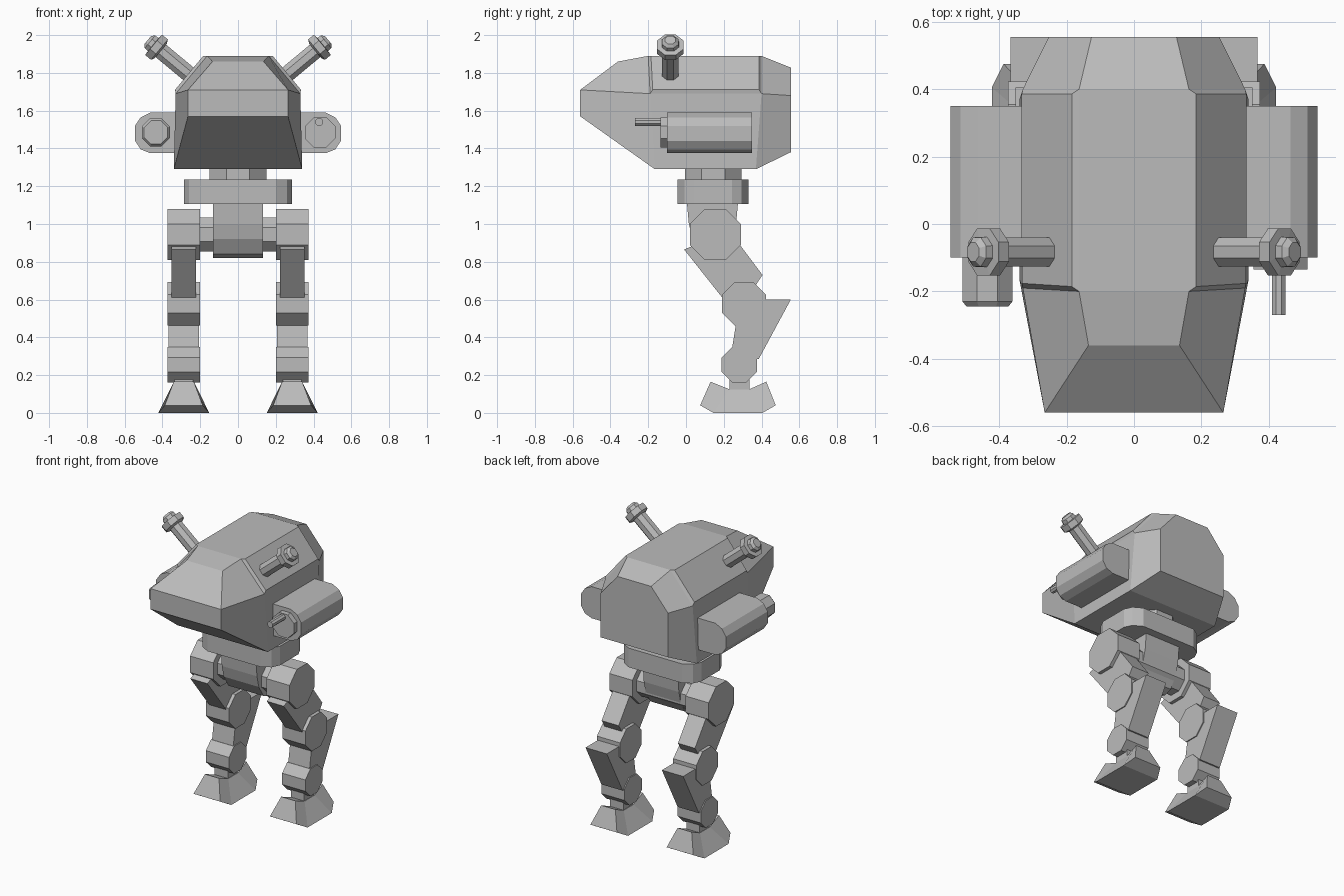
import bpy, bmesh, math
from mathutils import Vector

if "Cube" in bpy.data.objects:
    bpy.data.objects.remove(bpy.data.objects["Cube"])

grey = bpy.data.materials.new("mid_grey")
grey.diffuse_color = (0.5, 0.5, 0.5, 1)
grey.use_nodes = True
grey.node_tree.nodes["Principled BSDF"].inputs["Base Color"].default_value = grey.diffuse_color


def finish(name, bm):
    bmesh.ops.recalc_face_normals(bm, faces=bm.faces[:])
    me = bpy.data.meshes.new(name)
    bm.to_mesh(me)
    bm.free()
    me.materials.append(grey)
    ob = bpy.data.objects.new(name, me)
    bpy.context.collection.objects.link(ob)
    return ob


def loft(name, rings):
    """Skin a list of equal-length point rings and cap both ends."""
    bm = bmesh.new()
    vs = [[bm.verts.new(p) for p in r] for r in rings]
    n = len(vs[0])
    for a, b in zip(vs, vs[1:]):
        for i in range(n):
            j = (i + 1) % n
            bm.faces.new((a[i], a[j], b[j], b[i]))
    bm.faces.new(vs[0][::-1])
    bm.faces.new(vs[-1])
    return finish(name, bm)


def prism(name, pts, axis, lo, hi):
    """Extrude a 2D profile along an axis."""
    def place(p, t):
        return {'x': (t, p[0], p[1]), 'y': (p[0], t, p[1]), 'z': (p[0], p[1], t)}[axis]
    return loft(name, [[place(p, t) for p in pts] for t in (lo, hi)])


def ngon(c, r, n=8):
    """Polygon with flat top and bottom; r is the distance to the flats."""
    rr = r / math.cos(math.pi / n)
    return [(c[0] + rr * math.cos((i + .5) * math.tau / n),
             c[1] + rr * math.sin((i + .5) * math.tau / n)) for i in range(n)]


def turned(name, start, direction, steps, n=8):
    """Revolved part: steps are (distance, radius) along a direction."""
    d = Vector(direction).normalized()
    u = Vector((0, 0, 1)) if abs(d.z) < .1 else Vector((0, 1, 0))
    w = d.cross(u)
    rings = []
    for t, r in steps:
        c = Vector(start) + d * t
        rings.append([c + u * x + w * y for x, y in ngon((0, 0), r, n)])
    return loft(name, rings)


# Hull: each station is bottom, belt and roof as (half width, y, z)
stations = [
    [(.265, -.56, 1.57), (.265, -.56, 1.71), (.135, -.36, 1.86)],
    [(.34, -.165, 1.29), (.33, -.19, 1.69), (.163, -.20, 1.89)],
    [(.34, .37, 1.29), (.33, .40, 1.69), (.163, .40, 1.89)],
    [(.253, .555, 1.38), (.253, .555, 1.68), (.126, .555, 1.828)],
]
bm = bmesh.new()
grid = []
for st in stations:
    grid.append([bm.verts.new(p) for p in st] +
                [bm.verts.new((-x, y, z)) for x, y, z in reversed(st)])
for a, b in zip(grid, grid[1:]):
    for i in range(6):
        j = (i + 1) % 6
        bm.faces.new((a[i], a[j], b[j], b[i]))
nose, tail = grid[0], grid[-1]
bm.faces.new((nose[0], nose[1], nose[4], nose[5]))
bm.faces.new((nose[1], nose[2], nose[3], nose[4]))
bm.faces.new(tail)
bmesh.ops.recalc_face_normals(bm, faces=bm.faces[:])
# Raised shoulder panels
bm.normal_update()
panels = [f for f in bm.faces if .3 < f.normal.z < .9 and abs(f.normal.x) > .5
          and -.1 < f.calc_center_median().y < .3]
bmesh.ops.inset_individual(bm, faces=panels, thickness=.02, depth=.016)
finish("hull", bm)

# Side pods
pod = [(.30, 1.59), (.465, 1.59), (.515, 1.565), (.545, 1.52), (.545, 1.44),
       (.515, 1.395), (.465, 1.375), (.30, 1.375)]
for side, s in (("right", 1), ("left", -1)):
    prism(side + "_pod", [(s * x, z) for x, z in pod], 'y', -.10, .35)
    # Angled roof lamps: tube, collar and tapered cap
    turned(side + "_lamp_stalk", (s * .22, -.083, 1.76), (s * .77, 0, .64),
           [(-.03, .043), (.27, .043)])
    turned(side + "_lamp_head", (s * .22, -.083, 1.76), (s * .77, 0, .64),
           [(.245, .05), (.255, .07), (.295, .07), (.297, .045), (.32, .043), (.335, .028)])

# Pod weapons: one wide barrel, one capped thin barrel
turned("wide_barrel", (-.435, -.05, 1.485), (0, -1, 0), [(0, .074), (.18, .074), (.195, .062)])
turned("thin_barrel_mount", (.435, -.05, 1.485), (0, -1, 0), [(0, .08), (.085, .08)])
turned("thin_barrel", (.43, -.10, 1.54), (0, -1, 0), [(0, .02), (.17, .02)])

# Neck, waist ring and pelvis
prism("neck", ngon((0, .145), .15), 'z', 1.22, 1.30)
corner = [(.2, .187), (.26, .152), (.285, .10)]
ring = corner + [(x, -y) for x, y in reversed(corner)]
ring += [(-x, -y) for x, y in ring]
prism("waist_ring", [(x, y + .143) for x, y in ring], 'z', 1.105, 1.235)
half = [(.135, 1.11), (.125, 1.0), (.105, .92), (.055, .84)]
pelvis = [(.14 + y, z) for y, z in half] + [(.14, .82)] + \
         [(.14 - y, z) for y, z in reversed(half)]
prism("pelvis", pelvis, 'x', -.132, .132)
prism("hip_axle", ngon((.155, .945), .09), 'x', -.22, .22)

# Legs
thigh = [(-.01, .865), (.2, .6), (.3, .57), (.405, .73), (.24, .95), (.1, .91)]
shin = [(.285, .6), (.555, .6), (.385, .285), (.235, .285)]
foot = [(.075, .10, .04, .13, .165), (.145, .135, 0, .23, .125),
        (.405, .135, 0, .335, .125), (.475, .10, .04, .425, .165)]
for side, s in (("right", 1), ("left", -1)):
    cx = s * .287

    def part(name, pts, hw):
        prism(side + "_" + name, pts, 'x', cx - hw, cx + hw)

    part("hip", ngon((.155, .945), .135), .087)
    part("thigh", thigh, .064)
    part("knee", ngon((.307, .578), .116), .087)
    part("shin", shin, .08)
    part("ankle", ngon((.282, .255), .093), .087)
    part("ankle_post", [(.23, .11), (.335, .11), (.335, .22), (.23, .22)], .05)
    # Foot stations: low y, low half width, low z, high y, high z
    loft(side + "_foot", [[(cx - w, y, z), (cx + w, y, z), (cx + .053, ty, tz), (cx - .053, ty, tz)]
                          for y, w, z, ty, tz in foot])
